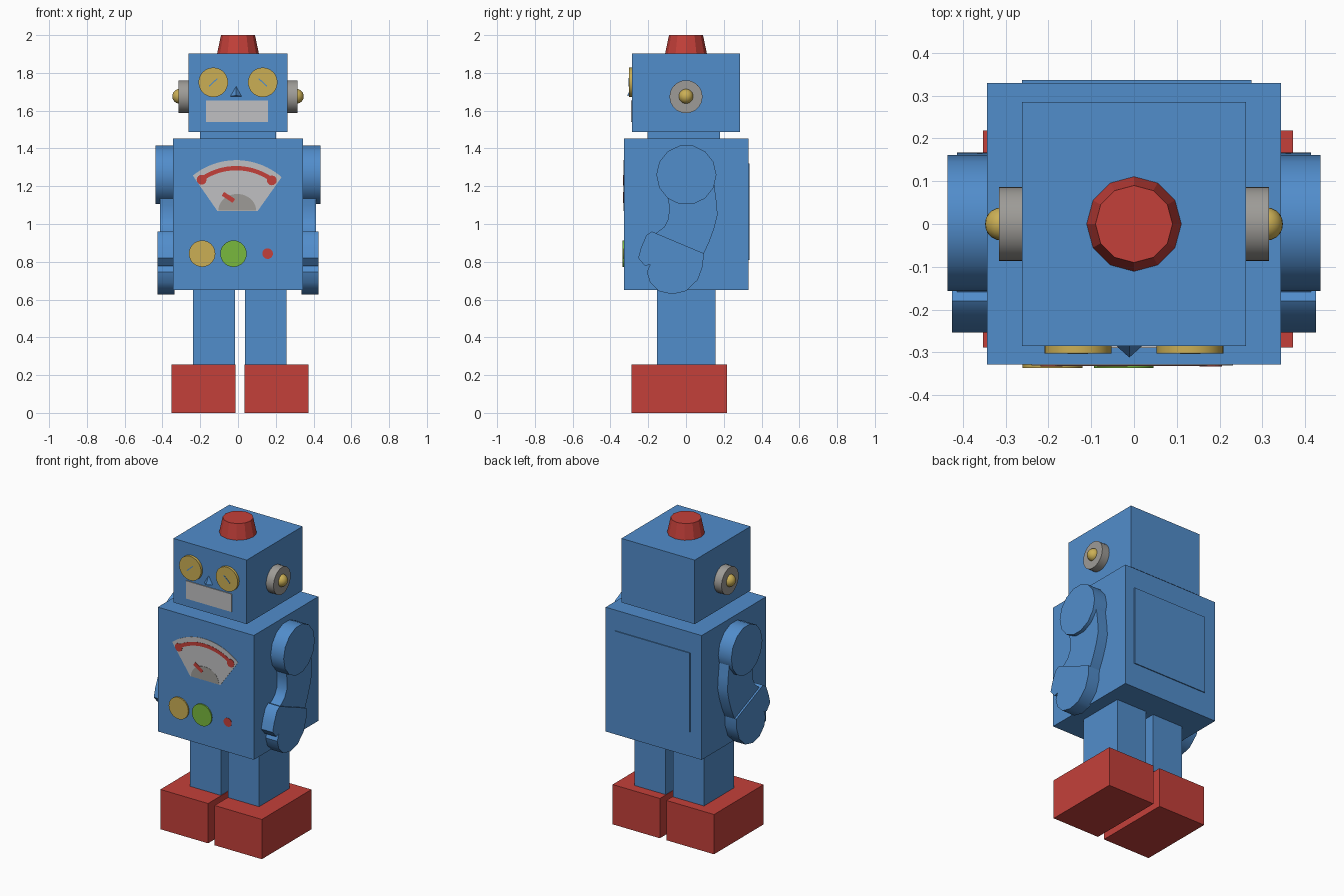
import bpy, bmesh, math
from mathutils import Matrix, Vector

if "Cube" in bpy.data.objects:
    bpy.data.objects.remove(bpy.data.objects["Cube"])


def material(name, rgb):
    m = bpy.data.materials.new(name)
    m.diffuse_color = (*rgb, 1)
    m.use_nodes = True
    m.node_tree.nodes["Principled BSDF"].inputs["Base Color"].default_value = m.diffuse_color
    return m


BLUE = material("blue", (0.083, 0.266, 0.60))
RED = material("red", (0.55, 0.051, 0.042))
YELLOW = material("yellow", (0.60, 0.43, 0.091))
GREEN = material("green", (0.19, 0.48, 0.048))
SILVER = material("light_grey", (0.53, 0.53, 0.54))
GREY = material("mid_grey", (0.34, 0.33, 0.31))


def finish(name, bm, mat, smooth=False):
    bmesh.ops.recalc_face_normals(bm, faces=bm.faces)
    me = bpy.data.meshes.new(name)
    bm.to_mesh(me)
    bm.free()
    me.materials.append(mat)
    if smooth:
        me.polygons.foreach_set("use_smooth", [True] * len(me.polygons))
        me.set_sharp_from_angle(angle=math.radians(35))
    ob = bpy.data.objects.new(name, me)
    bpy.context.collection.objects.link(ob)
    return ob


def box(name, x, y, z, mat):
    bm = bmesh.new()
    size = Vector((x[1] - x[0], y[1] - y[0], z[1] - z[0]))
    mid = Vector((x[0] + x[1], y[0] + y[1], z[0] + z[1])) / 2
    bmesh.ops.create_cube(bm, size=1, matrix=Matrix.Translation(mid) @ Matrix.Diagonal((*size, 1)))
    return finish(name, bm, mat)


def prism(name, outline, axis, lo, hi, mat, smooth=False):
    """Extrude an outline along x (outline in y, z) or y (outline in x, z)."""
    bm = bmesh.new()
    put = (lambda a, b, t: (t, a, b)) if axis == "x" else (lambda a, b, t: (a, t, b))
    rings = [[bm.verts.new(put(a, b, t)) for a, b in outline] for t in (lo, hi)]
    for r in rings:
        bm.faces.new(r)
    n = len(outline)
    for i in range(n):
        j = (i + 1) % n
        bm.faces.new((rings[0][i], rings[0][j], rings[1][j], rings[1][i]))
    return finish(name, bm, mat, smooth)


def arc(a, b, r, start=0, end=360, n=32, ry=None):
    full = end - start == 360
    steps = n if full else n - 1
    angles = [math.radians(start + (end - start) * i / steps) for i in range(n)]
    return [(a + r * math.cos(t), b + (ry or r) * math.sin(t)) for t in angles]


def slash(p, q, w):
    """Thin quad from p to q with half width w."""
    d = (Vector(q) - Vector(p)).normalized() * w
    s = Vector((-d.y, d.x))
    return [tuple(v) for v in (Vector(p) + s, Vector(q) + s, Vector(q) - s, Vector(p) - s)]


# Blocks of the figure
box("torso", (-0.343, 0.343), (-0.328, 0.33), (0.65, 1.453), BLUE)
box("neck", (-0.2, 0.2), (-0.205, 0.18), (1.44, 1.5), BLUE)
box("head", (-0.262, 0.262), (-0.285, 0.285), (1.488, 1.902), BLUE)
box("back_panel", (-0.262, 0.275), (0.32, 0.336), (0.81, 1.32), BLUE)
box("leg_left", (-0.237, -0.016), (-0.153, 0.155), (0.25, 0.66), BLUE)
box("leg_right", (0.037, 0.258), (-0.153, 0.155), (0.25, 0.66), BLUE)
box("foot_left", (-0.353, -0.012), (-0.288, 0.218), (0, 0.257), RED)
box("foot_right", (0.034, 0.372), (-0.288, 0.218), (0, 0.257), RED)

# Beacon on the head
bm = bmesh.new()
bmesh.ops.create_cone(bm, cap_ends=True, segments=12, radius1=0.111, radius2=0.09,
                      depth=0.1, matrix=Matrix.Translation((0, 0, 1.95)))
finish("beacon", bm, RED)

# Arm outlines in (y, z)
forearm = [(-0.10, 1.16), (-0.09, 1.10), (-0.092, 1.03), (-0.115, 0.985), (-0.16, 0.95),
           (-0.12, 0.82), (0.06, 0.80), (0.095, 0.845), (0.125, 0.91), (0.15, 0.98),
           (0.167, 1.05), (0.16, 1.13), (0.145, 1.24), (0.0, 1.3)]
hand = [(-0.18, 0.96), (0.093, 0.845), (0.09, 0.78), (0.063, 0.705), (0.0, 0.645),
        (-0.074, 0.628), (-0.145, 0.645), (-0.19, 0.69), (-0.207, 0.745), (-0.19, 0.786),
        (-0.217, 0.778), (-0.253, 0.82), (-0.238, 0.875), (-0.21, 0.94)]

for s, side in ((-1, "left"), (1, "right")):
    prism("shoulder_" + side, arc(0.002, 1.26, 0.159, n=14), "x", s * 0.335, s * 0.436, BLUE, True)
    prism("forearm_" + side, forearm, "x", s * 0.335, s * 0.413, BLUE, True)
    prism("hand_" + side, hand, "x", s * 0.335, s * 0.425, BLUE, True)
    # Ear disc and bulb
    prism("ear_" + side, arc(0, 1.674, 0.087), "x", s * 0.25, s * 0.315, GREY, True)
    bm = bmesh.new()
    bmesh.ops.create_uvsphere(bm, u_segments=20, v_segments=12, radius=0.039,
                              matrix=Matrix.Translation((s * 0.309, 0, 1.676)))
    finish("ear_bulb_" + side, bm, YELLOW, True)
    # Eye disc with slit
    ex = s * 0.131
    prism("eye_" + side, arc(ex, 1.75, 0.078), "y", -0.27, -0.302, YELLOW, True)
    slit = slash((ex - 0.022, 1.75 + s * 0.02), (ex + 0.022, 1.75 - s * 0.02), 0.003)
    prism("eye_slit_" + side, slit, "y", -0.301, -0.304, BLUE)

# Nose pyramid
bm = bmesh.new()
v = [bm.verts.new(c) for c in ((-0.01, -0.284, 1.73), (-0.042, -0.284, 1.676),
                               (0.02, -0.284, 1.676), (-0.011, -0.312, 1.68))]
for f in ((0, 1, 2), (0, 1, 3), (1, 2, 3), (2, 0, 3)):
    bm.faces.new([v[i] for i in f])
finish("nose", bm, BLUE)

# Mouth plate
box("mouth", (-0.17, 0.158), (-0.29, -0.281), (1.54, 1.655), SILVER)

# Chest gauge: dial, hub, scale with end dots, needle
CX, CZ = -0.009, 0.972
dial = arc(CX, CZ, 0.366, 49, 129, 24) + [(-0.11, 1.07), (0.105, 1.07)]
prism("gauge_dial", dial, "y", -0.323, -0.3305, SILVER)
prism("gauge_hub", arc(-0.004, 1.071, 0.1, 0, 180, 20, 0.088), "y", -0.325, -0.332, GREY)
scale = arc(CX, CZ, 0.335, 54, 125, 20) + arc(CX, CZ, 0.312, 125, 54, 20)
prism("gauge_scale", scale, "y", -0.325, -0.332, RED)
for i, ang in enumerate((54, 125)):
    px, pz = arc(CX, CZ, 0.32, ang, ang + 1, 2)[0]
    prism(f"gauge_dot_{i + 1}", arc(px, pz, 0.026, n=16), "y", -0.325, -0.3325, RED)
prism("gauge_needle", slash((-0.08, 1.16), (-0.022, 1.122), 0.012), "y", -0.326, -0.3335, RED)

# Chest buttons
for name, x, r, y, mat in (("button_yellow", -0.19, 0.07, -0.336, YELLOW),
                           ("button_green", -0.024, 0.07, -0.336, GREEN),
                           ("button_red", 0.157, 0.028, -0.331, RED)):
    prism(name, arc(x, 0.843, r), "y", -0.327, y, mat, True)
